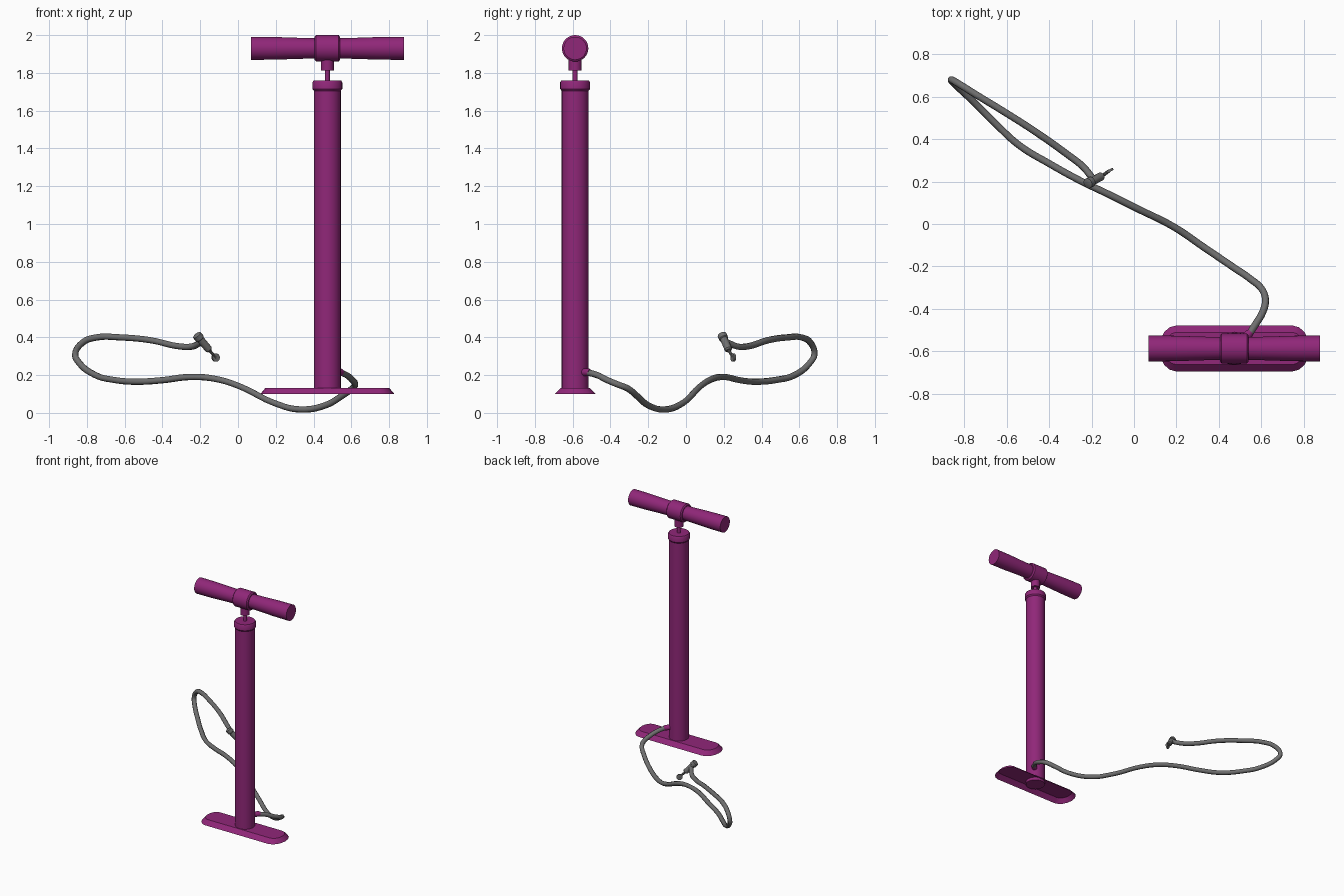
import bpy, bmesh, math
from mathutils import Vector

old = bpy.data.objects.get("Cube")
if old:
    bpy.data.objects.remove(old, do_unlink=True)


def material(name, color):
    m = bpy.data.materials.new(name)
    m.use_nodes = True
    m.diffuse_color = color
    bsdf = m.node_tree.nodes["Principled BSDF"]
    bsdf.inputs["Base Color"].default_value = color
    bsdf.inputs["Roughness"].default_value = 0.6
    return m


PURPLE = material("purple", (0.28, 0.02, 0.19, 1))
GREY = material("grey", (0.16, 0.16, 0.16, 1))
CX, CY = 0.473, -0.587
HANDLE_Z = 1.93


def finish(name, bm, mat):
    bmesh.ops.recalc_face_normals(bm, faces=bm.faces)
    mesh = bpy.data.meshes.new(name)
    bm.to_mesh(mesh)
    bm.free()
    mesh.materials.append(mat)
    ob = bpy.data.objects.new(name, mesh)
    bpy.context.collection.objects.link(ob)
    bpy.ops.object.select_all(action='DESELECT')
    ob.select_set(True)
    bpy.context.view_layer.objects.active = ob
    bpy.ops.object.shade_smooth_by_angle(angle=math.radians(35))
    return ob


def bridge(bm, loops):
    n = len(loops[0])
    for a, b in zip(loops, loops[1:]):
        for i in range(n):
            j = (i + 1) % n
            bm.faces.new((a[i], a[j], b[j], b[i]))


def lathe(name, profile, origin, axis, mat, sides=32):
    """Turn (radius, distance) pairs around an axis, with capped ends."""
    bm = bmesh.new()
    origin, axis = Vector(origin), Vector(axis).normalized()
    turn = axis.to_track_quat('Z', 'Y')
    loops = []
    for r, h in profile:
        ring = [(math.tau * i / sides) for i in range(sides)]
        loops.append([bm.verts.new(origin + turn @ Vector((r * math.cos(a), r * math.sin(a), h)))
                      for a in ring])
    bridge(bm, loops)
    bm.faces.new(loops[0])
    bm.faces.new(loops[-1])
    return finish(name, bm, mat)


# Foot plate: open-bottomed shell with rounded ends and sloping sides
def foot_loop(bm, rx, ry, z, straight=0.275, steps=8):
    verts = []
    for side in (1, -1):
        for i in range(steps + 1):
            a = math.pi * (i / steps - 0.5)
            verts.append(bm.verts.new((CX + side * (straight + rx * math.cos(a)),
                                       CY + side * ry * math.sin(a), z)))
    return verts


bm = bmesh.new()
loops = [foot_loop(bm, 0.08, 0.108, 0.10), foot_loop(bm, 0.052, 0.076, 0.133)]
bridge(bm, loops)
bm.faces.new(loops[-1])
finish("foot_plate", bm, PURPLE)

# Barrel, collar, piston rod and handle socket
UP = (0, 0, 1)
BASE = (CX, CY, 0)
lathe("barrel", [(0.071, 0.11), (0.071, 1.72)], BASE, UP, PURPLE)
lathe("barrel_collar", [(0.071, 1.705), (0.079, 1.715), (0.079, 1.75), (0.073, 1.76)],
      BASE, UP, PURPLE)
lathe("piston_rod", [(0.013, 1.74), (0.013, 1.83)], BASE, UP, PURPLE, 16)
lathe("handle_socket", [(0.034, 1.812), (0.034, 1.89)], BASE, UP, PURPLE, 24)

# Handle: central hub and two flared grips
CENTRE = (CX, CY, HANDLE_Z)
lathe("handle_hub", [(0.06, -0.068), (0.070, -0.06), (0.070, 0.06), (0.06, 0.068)],
      CENTRE, (1, 0, 0), PURPLE)
for label, side in (("left", 1), ("right", -1)):
    lathe(label + "_grip", [(0.053, 0.05), (0.056, 0.16), (0.060, 0.28), (0.061, 0.405)],
          CENTRE, (side, 0, 0), PURPLE)

# Outlet at the foot of the barrel
lathe("outlet", [(0.02, 0.04), (0.02, 0.10), (0.015, 0.112)], (CX, CY, 0.215),
      (0.7, 0.7, 0), PURPLE, 16)

# Hose: a smooth round tube through a few points
PATH = [(.54, -.525, .215), (.575, -.47, .2), (.605, -.42, .175), (.62, -.36, .15),
        (.605, -.31, .13), (.55, -.26, .09), (.47, -.205, .043), (.33, -.11, .018),
        (.19, -.015, .053), (.01, .075, .14), (-.12, .14, .18), (-.255, .205, .19),
        (-.4, .285, .173), (-.54, .37, .165), (-.66, .48, .175), (-.755, .575, .2),
        (-.845, .66, .27), (-.862, .68, .31), (-.825, .66, .37), (-.745, .61, .4),
        (-.63, .54, .4), (-.465, .435, .385), (-.31, .325, .352), (-.24, .27, .352),
        (-.195, .215, .375)]
curve = bpy.data.curves.new("hose", 'CURVE')
curve.dimensions = '3D'
curve.bevel_depth = 0.017
curve.bevel_resolution = 2
curve.resolution_u = 5
curve.use_fill_caps = True
spline = curve.splines.new('BEZIER')
spline.bezier_points.add(len(PATH) - 1)
for point, co in zip(spline.bezier_points, PATH):
    point.co = co
    point.handle_left_type = point.handle_right_type = 'AUTO'
curve.materials.append(GREY)
hose = bpy.data.objects.new("hose", curve)
bpy.context.collection.objects.link(hose)

# Valve chuck at the hose end
top, tip = Vector((-0.22, 0.19, 0.415)), Vector((-0.15, 0.227, 0.33))
axis = (tip - top).normalized()
lathe("valve_chuck", [(0.018, 0), (0.025, 0.004), (0.025, 0.03), (0.020, 0.034),
                      (0.020, 0.108), (0.014, 0.116)], top, axis, GREY, 16)

# Locking lever: a slim arm ending in a flat disc
disc = Vector((-0.118, 0.25, 0.293))
lathe("lever_arm", [(0.008, 0), (0.008, (disc - tip).length)], tip, disc - tip, GREY, 10)
normal = Vector((axis.y, -axis.x, 0)).normalized()
lathe("lever_disc", [(0.022, -0.006), (0.022, 0.006)], disc, normal, GREY, 16)
